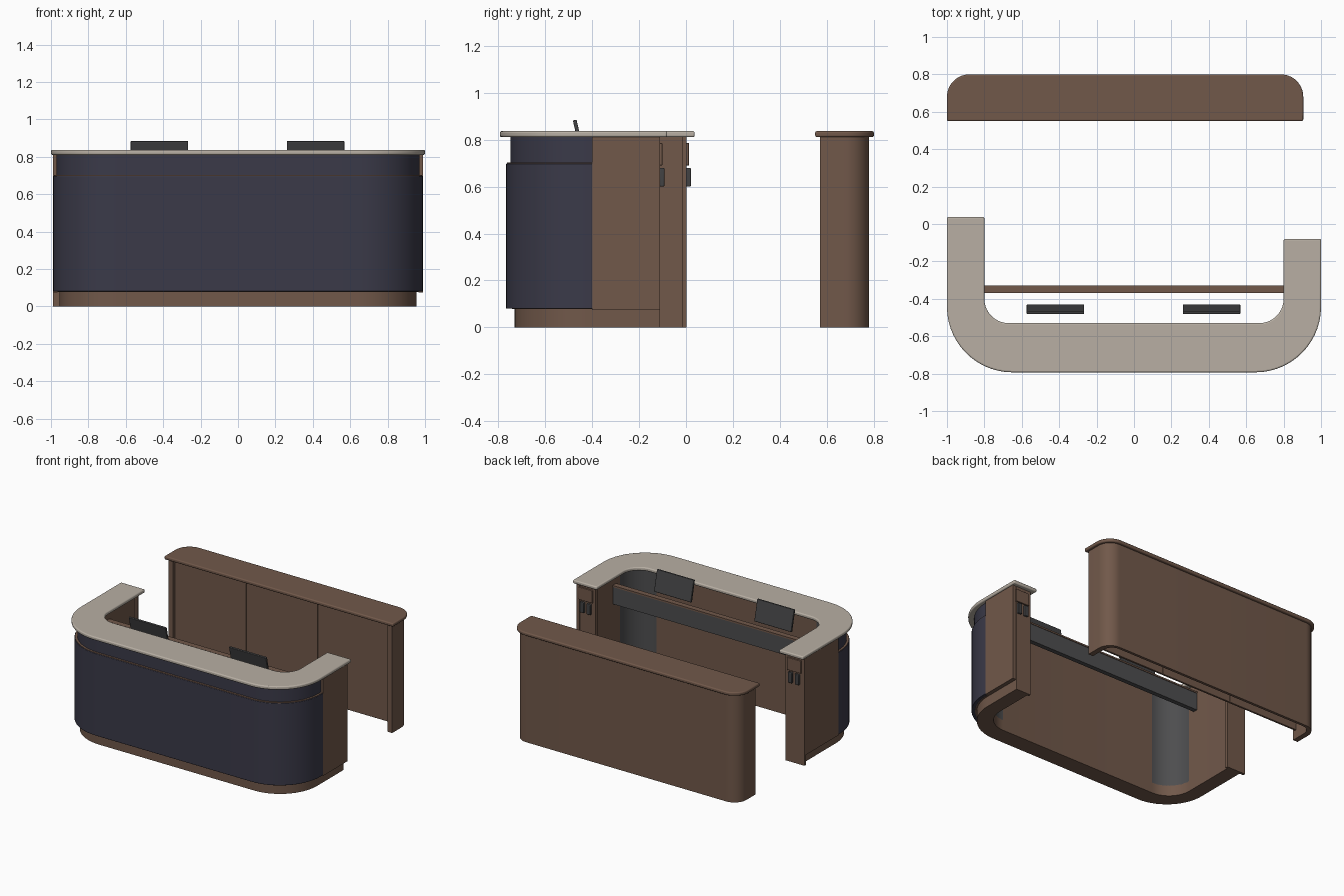
import bpy, bmesh, math
from mathutils import Matrix

if "Cube" in bpy.data.objects:
    bpy.data.objects.remove(bpy.data.objects["Cube"])


def material(name, rgb):
    m = bpy.data.materials.new(name)
    m.diffuse_color = (*rgb, 1)
    m.use_nodes = True
    m.node_tree.nodes["Principled BSDF"].inputs["Base Color"].default_value = m.diffuse_color
    return m


WOOD = material("brown wood", (0.165, 0.098, 0.068))
STONE = material("beige stone", (0.48, 0.43, 0.37))
NAVY = material("dark navy panel", (0.043, 0.042, 0.066))
GREY = material("dark grey", (0.075, 0.075, 0.078))
SCREEN = material("charcoal plastic", (0.055, 0.055, 0.057))


def arc(cx, cy, r, a0, a1, n=14):
    return [(cx + r * math.cos(math.radians(a0 + (a1 - a0) * i / n)),
             cy + r * math.sin(math.radians(a0 + (a1 - a0) * i / n))) for i in range(n + 1)]


def finish(name, bm, mat, bevel=0):
    bmesh.ops.recalc_face_normals(bm, faces=bm.faces)
    me = bpy.data.meshes.new(name)
    bm.to_mesh(me)
    bm.free()
    ob = bpy.data.objects.new(name, me)
    bpy.context.collection.objects.link(ob)
    me.materials.append(mat)
    if bevel:
        b = ob.modifiers.new("bevel", 'BEVEL')
        b.width, b.segments, b.limit_method = bevel, 3, 'ANGLE'
    bpy.ops.object.select_all(action='DESELECT')
    bpy.context.view_layer.objects.active = ob
    ob.select_set(True)
    bpy.ops.object.shade_smooth_by_angle(angle=math.radians(35))
    return ob


def extrude(name, pts, z0, z1, mat, bevel=0):
    bm = bmesh.new()
    f = bm.faces.new([bm.verts.new((x, y, z0)) for x, y in pts])
    ext = bmesh.ops.extrude_face_region(bm, geom=[f])
    bmesh.ops.translate(bm, vec=(0, 0, z1 - z0),
                        verts=[v for v in ext["geom"] if isinstance(v, bmesh.types.BMVert)])
    return finish(name, bm, mat, bevel)


def box(name, x0, x1, y0, y1, z0, z1, mat, bevel=0, tilt=0):
    bm = bmesh.new()
    bmesh.ops.create_cube(bm, size=1)
    bmesh.ops.scale(bm, vec=(x1 - x0, y1 - y0, z1 - z0), verts=bm.verts)
    bmesh.ops.rotate(bm, matrix=Matrix.Rotation(tilt, 3, 'X'), verts=bm.verts)
    bmesh.ops.translate(bm, vec=((x0 + x1) / 2, (y0 + y1) / 2, (z0 + z1) / 2), verts=bm.verts)
    return finish(name, bm, mat, bevel)


def u_shape(ox, oy, orad, ix, iy, irad, yl, yr):
    """U outline open to +y: outer half width, front y and radius, then inner ones, arm ends."""
    return ([(-ox, yl)] + arc(-ox + orad, oy + orad, orad, 180, 270)
            + arc(ox - orad, oy + orad, orad, 270, 360) + [(ox, yr), (ix, yr)]
            + arc(ix - irad, iy + irad, irad, 360, 270)
            + arc(-ix + irad, iy + irad, irad, 270, 180) + [(-ix, yl)])


# Reception desk: plinth, core wall, counter
extrude("plinth", u_shape(0.955, -0.73, 0.31, 0.845, -0.60, 0.18, -0.01, -0.115), 0, 0.08, WOOD)
core = extrude("desk_core", u_shape(0.966, -0.742, 0.32, 0.845, -0.60, 0.18, -0.01, -0.115),
               0.078, 0.812, WOOD)
core.data.materials.append(GREY)
for p in core.data.polygons:  # grey inner corners
    c, n = p.center, p.normal
    if abs(n.z) < 0.1 and n.y > 0.03 and abs(n.x) > 0.03 and n.x * c.x < 0:
        p.material_index = 1
extrude("countertop", u_shape(1.0, -0.793, 0.35, 0.80, -0.53, 0.13, 0.037, -0.08),
        0.81, 0.836, STONE, 0.008)

# Navy front skins with a thin wooden ledge between them
extrude("front_panel", u_shape(0.988, -0.766, 0.34, 0.964, -0.739, 0.319, -0.40, -0.40),
        0.08, 0.698, NAVY, 0.003)
extrude("front_ledge", u_shape(0.985, -0.763, 0.338, 0.964, -0.739, 0.319, -0.40, -0.40),
        0.695, 0.702, WOOD)
extrude("upper_band", u_shape(0.971, -0.748, 0.325, 0.964, -0.739, 0.319, -0.40, -0.40),
        0.70, 0.811, NAVY)

# Arms: side panels, end panels, drawer fronts and pulls
for side, s, end in (("left", -1, 0.003), ("right", 1, -0.11)):
    xs = sorted((s * 0.964, s * 0.988))
    box(side + "_side_panel", *xs, -0.40, end, 0.075, 0.811, WOOD)
    xs = sorted((s * 0.83, s * (0.988 if s < 0 else 0.955)))
    box(side + "_end_panel", *xs, end - 0.02, end, 0, 0.811, WOOD)
    xs = sorted((s * 0.85, s * 0.965))
    box(side + "_end_drawer", *xs, end - 0.002, end + 0.010, 0.69, 0.785, WOOD, 0.003)
    for i, x in enumerate((0.878, 0.935)):
        box(f"{side}_pull_{i + 1}", s * x - 0.017, s * x + 0.017, end - 0.002, end + 0.018,
            0.60, 0.68, SCREEN, 0.005)

# Work beam with wooden cap
box("desk_beam", -0.84, 0.84, -0.366, -0.332, 0.60, 0.730, GREY)
box("desk_beam_cap", -0.84, 0.84, -0.37, -0.328, 0.730, 0.742, WOOD)

# Monitors
for i, x in enumerate((-0.42, 0.415)):
    box(f"monitor_{i + 1}", x - 0.154, x + 0.154, -0.464, -0.448, 0.725, 0.885, SCREEN, 0.004,
        math.radians(13))

# Back counter: rounded top, open-front shell, slightly recessed doors
XL, XR = -1.0, 0.905
extrude("back_countertop", [(XL, 0.55), (XR, 0.55)] + arc(XR - 0.12, 0.68, 0.12, 0, 90)
        + arc(XL + 0.12, 0.68, 0.12, 90, 180), 0.81, 0.836, WOOD, 0.008)
L, R = XL + 0.02, XR - 0.02
extrude("back_shell", [(L, 0.57), (L + 0.04, 0.57)] + arc(L + 0.11, 0.69, 0.07, 180, 90)
        + arc(R - 0.11, 0.69, 0.07, 90, 0) + [(R - 0.04, 0.57), (R, 0.57)]
        + arc(R - 0.10, 0.68, 0.10, 0, 90) + arc(L + 0.10, 0.68, 0.10, 90, 180),
        0, 0.812, WOOD)
w = (R - L - 0.08) / 3
for i in range(3):
    x = L + 0.04 + i * w
    box(f"back_door_{i + 1}", x + 0.001, x + w - 0.001, 0.59, 0.605, 0.065, 0.811, WOOD, 0.002)
